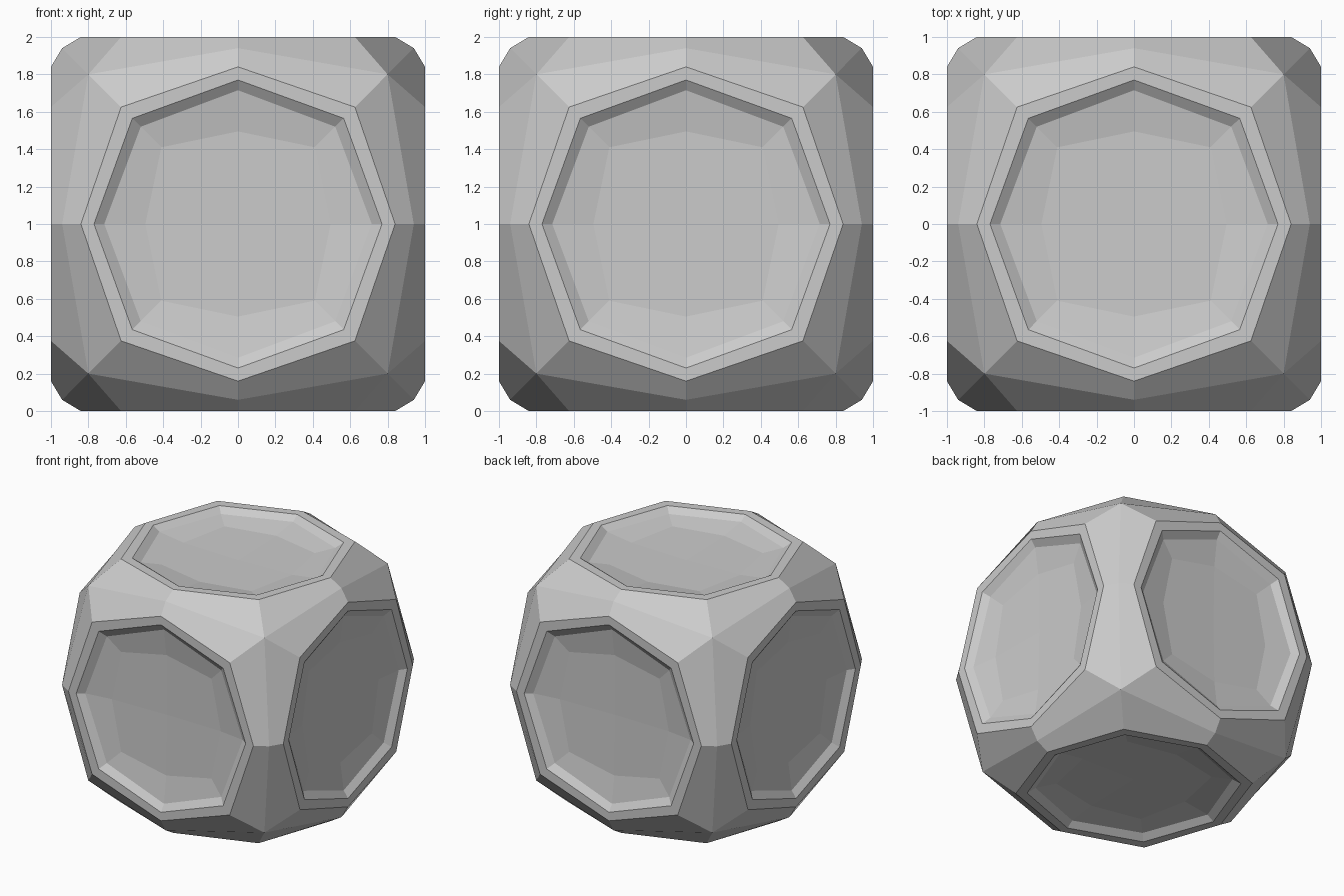
import bpy, bmesh
from math import pi, cos, sin
from mathutils import Matrix, Vector

if "Cube" in bpy.data.objects:
    bpy.data.objects.remove(bpy.data.objects["Cube"])

# Concentric octagons of one side, outside to inside:
# (mid-side distance, mid-side height, corner offset, corner height)
RINGS = [
    (0.94, 0.94, 0.80, 0.80),    # shared outer edge of the cube
    (0.84, 1.00, 0.625, 1.00),   # rim, outer
    (0.77, 1.00, 0.565, 1.00),   # rim, inner
    (0.715, 0.96, 0.52, 0.96),   # foot of the step
    (0.495, 0.93, 0.41, 0.93),   # dish floor
]
CENTRE_HEIGHT = 0.92


def ring_points(mid, mid_h, corner, corner_h):
    pts = []
    for i in range(8):
        a = i * pi / 4
        r, h = (mid, mid_h) if i % 2 == 0 else (corner * 2 ** 0.5, corner_h)
        pts.append(Vector((r * cos(a), r * sin(a), h)))
    return pts


def add_side(bm, rot):
    loops = [[bm.verts.new(rot @ p) for p in ring_points(*r)] for r in RINGS]
    for outer, inner in zip(loops, loops[1:]):
        for i in range(8):
            j = (i + 1) % 8
            bm.faces.new((outer[i], outer[j], inner[j], inner[i]))
    # Four quads close the dish
    c = bm.verts.new(rot @ Vector((0, 0, CENTRE_HEIGHT)))
    last = loops[-1]
    for i in range(0, 8, 2):
        bm.faces.new((last[i], last[i + 1], last[(i + 2) % 8], c))


# Rounded cube with a dished octagon on each of the six sides
bm = bmesh.new()
for k in range(4):
    add_side(bm, Matrix.Rotation(k * pi / 2, 3, 'X'))
for sign in (1, -1):
    add_side(bm, Matrix.Rotation(sign * pi / 2, 3, 'Y'))
bmesh.ops.remove_doubles(bm, verts=bm.verts, dist=0.001)
bmesh.ops.recalc_face_normals(bm, faces=bm.faces)
bmesh.ops.translate(bm, verts=bm.verts, vec=(0, 0, 1))

mesh = bpy.data.meshes.new("dished_cube")
bm.to_mesh(mesh)
bm.free()
bpy.context.collection.objects.link(bpy.data.objects.new("dished_cube", mesh))
